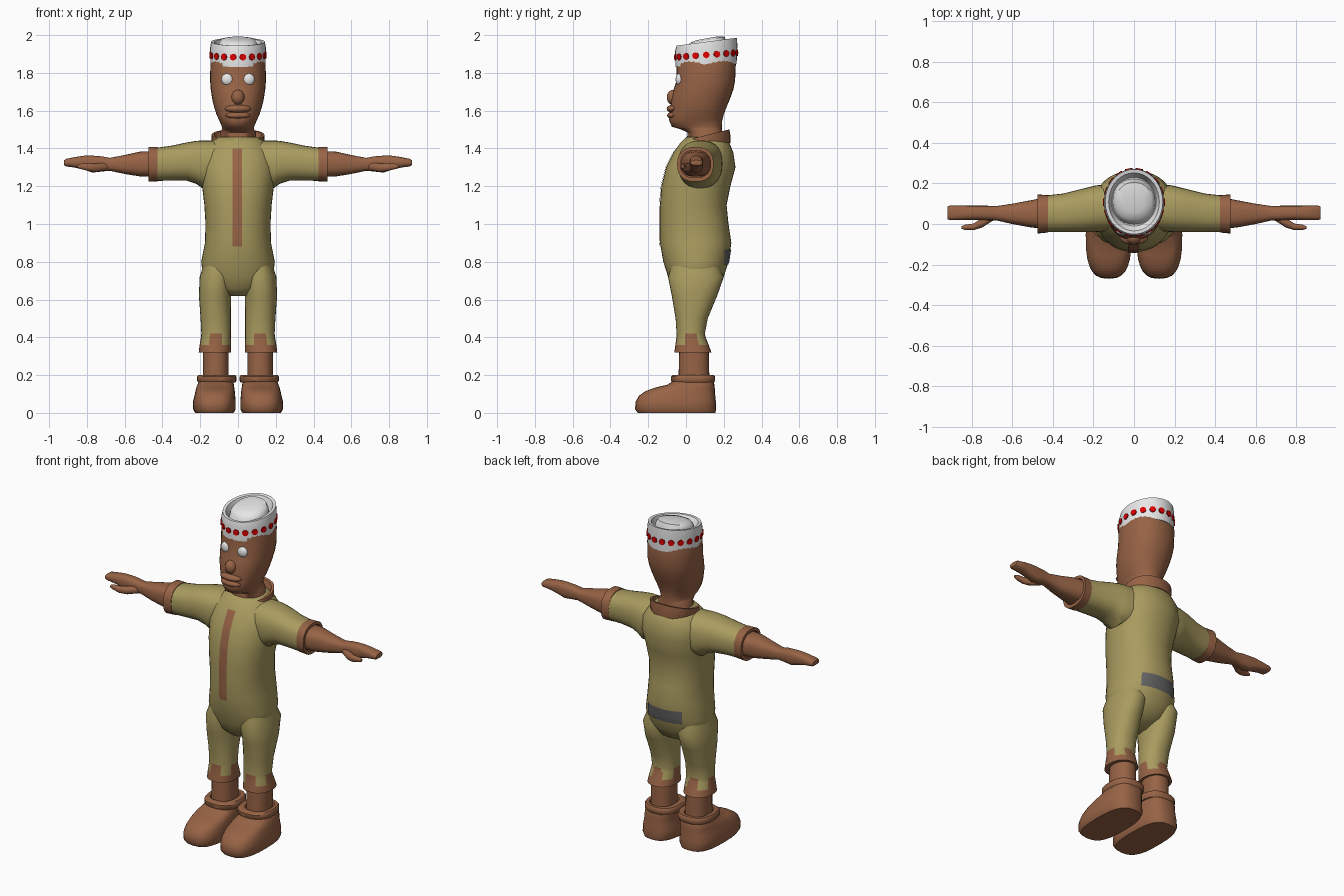
import bpy, bmesh, math
from mathutils import Vector, Matrix

if "Cube" in bpy.data.objects:
    bpy.data.objects.remove(bpy.data.objects["Cube"])


def material(name, rgb):
    m = bpy.data.materials.new(name)
    m.diffuse_color = (*rgb, 1)
    m.use_nodes = True
    m.node_tree.nodes["Principled BSDF"].inputs["Base Color"].default_value = m.diffuse_color
    return m


BROWN = material("brown", (0.31, 0.125, 0.06))
OLIVE = material("olive", (0.40, 0.33, 0.115))
WHITE = material("white", (0.80, 0.80, 0.80))
RED = material("red", (0.75, 0.0, 0.0))
GREY = material("grey", (0.13, 0.13, 0.13))


def finish(bm, name, mats, mirror=False, rule=None, angle=45):
    """Turn a bmesh into a smooth-shaded object, optionally mirrored across x."""
    for f in bm.faces:
        f.material_index = rule(f.calc_center_median()) if rule else 0
    me = bpy.data.meshes.new(name)
    bm.to_mesh(me)
    bm.free()
    for m in mats:
        me.materials.append(m)
    ob = bpy.data.objects.new(name, me)
    bpy.context.collection.objects.link(ob)
    bpy.ops.object.select_all(action='DESELECT')
    ob.select_set(True)
    bpy.context.view_layer.objects.active = ob
    bpy.ops.object.shade_smooth_by_angle(angle=math.radians(angle))
    if mirror:
        ob.modifiers.new("mirror", 'MIRROR')
    return ob


def spow(c, n):
    return math.copysign(abs(c) ** (2 / n), c)


def loft(name, rings, mats, axis='z', n=2.2, segs=28, mirror=False, rule=None, angle=45):
    """Rings are (t, u0, u1, v0, v1[, tilt]); z axis: u=x v=y, x axis: u=y v=z."""
    bm = bmesh.new()
    loops = []
    for t, u0, u1, v0, v1, *tilt in rings:
        loop = []
        for i in range(segs):
            a = 2 * math.pi * i / segs
            u = (u0 + u1) / 2 + (u1 - u0) / 2 * spow(math.cos(a), n)
            dv = (v1 - v0) / 2 * spow(math.sin(a), n)
            v, w = (v0 + v1) / 2 + dv, t + (tilt[0] * dv if tilt else 0)
            loop.append(bm.verts.new((u, v, w) if axis == 'z' else (w, u, v)))
        loops.append(loop)
    for a, b in zip(loops, loops[1:]):
        for i in range(segs):
            j = (i + 1) % segs
            bm.faces.new((a[i], a[j], b[j], b[i]))
    bm.faces.new(loops[0][::-1])
    bm.faces.new(loops[-1])
    bmesh.ops.recalc_face_normals(bm, faces=bm.faces[:])
    return finish(bm, name, mats, mirror, rule, angle)


def sym(rows):
    """Rows (z, half width, front y, back y[, tilt]) to centred rings."""
    return [(r[0], -r[1], r[1], *r[2:]) for r in rows]


def ball(name, loc, size, mat, mirror=False):
    bm = bmesh.new()
    bmesh.ops.create_uvsphere(bm, u_segments=16, v_segments=10, radius=1,
                              matrix=Matrix.Translation(loc) @ Matrix.Diagonal((*size, 1)))
    return finish(bm, name, [mat], mirror)


# torso of the overalls
TORSO = [(0.62, .05, -.03, .08), (0.66, .13, -.07, .16), (0.72, .185, -.095, .20),
         (0.80, .195, -.12, .225), (0.90, .175, -.138, .24), (1.0, .172, -.138, .225),
         (1.1, .178, -.138, .215), (1.2, .19, -.13, .235), (1.3, .20, -.105, .262),
         (1.38, .19, -.065, .25), (1.43, .15, -.03, .23), (1.46, .12, 0, .20)]
loft("torso", sym(TORSO), [OLIVE], segs=40)


def torso_y(x, z, side):
    """Depth of the torso surface at x, z on the front (-1) or back (1)."""
    for a, b in zip(TORSO, TORSO[1:]):
        if a[0] <= z <= b[0]:
            k = (z - a[0]) / (b[0] - a[0])
            _, rx, y0, y1 = [p + (q - p) * k for p, q in zip(a, b)]
            return (y0 + y1) / 2 + side * (y1 - y0) / 2 * (1 - abs(x / rx) ** 2.2) ** (1 / 2.2)


def cloth_plate(name, x0, x1, z0, z1, side, mat, nx=4, nz=16):
    """Thin plate that follows the torso."""
    bm = bmesh.new()
    grid = []
    for j in range(nz + 1):
        z = z0 + (z1 - z0) * j / nz
        xs = [x0 + (x1 - x0) * i / nx for i in range(nx + 1)]
        grid.append([bm.verts.new((x, torso_y(x, z, side) + side * .004, z)) for x in xs])
    for a, b in zip(grid, grid[1:]):
        for i in range(nx):
            q = (a[i], a[i + 1], b[i + 1], b[i])
            bm.faces.new(q if side < 0 else q[::-1])
    return finish(bm, name, [mat])


cloth_plate("front_placket", -.03, .022, .88, 1.40, -1, BROWN)
cloth_plate("back_patch", -.115, .115, .785, .865, 1, GREY, nx=12, nz=4)

# collar, tilted down to the front
loft("collar", sym([(1.405, .135, -.045, .235, .18), (1.44, .14, -.022, .236, .18),
                    (1.472, .14, .0, .23, .25), (1.472, .125, .015, .215, .25),
                    (1.43, .11, .02, .2, .2)]), [BROWN])


# trouser legs with a ragged brown hem
def hem(c):
    a = math.atan2(c.y - .03, c.x - .12)
    return 1 if c.z < (.415 if math.cos(4 * a) > 0 else .37) else 0


leg = [(.84, .095, .07, -.06, .15), (.72, .115, .088, -.095, .20), (.62, .122, .085, -.075, .165),
       (.5, .118, .08, -.055, .115), (.42, .116, .078, -.05, .10), (.40, .117, .079, -.051, .104),
       (.36, .12, .083, -.056, .12), (.32, .122, .086, -.062, .135)]
loft("trouser_leg", [(z, c - r, c + r, f, b) for z, c, r, f, b in leg], [OLIVE, BROWN],
     segs=32, mirror=True, rule=hem)
loft("shin", [(.36, .05, .185, -.035, .12), (.25, .05, .185, -.038, .122),
              (.15, .05, .185, -.04, .125)], [BROWN], mirror=True)

# boots
boot = [(0, .125, .102, -.255, .155), (.02, .125, .113, -.27, .16), (.06, .125, .113, -.266, .158),
        (.09, .123, .108, -.25, .155), (.115, .121, .104, -.215, .153), (.135, .12, .10, -.16, .152),
        (.15, .118, .096, -.095, .15), (.17, .115, .09, -.07, .145)]
loft("boot", [(z, c - r, c + r, f, b) for z, c, r, f, b in boot], [BROWN], n=2.8, mirror=True)
loft("boot_cuff", [(.16, .015, .21, -.07, .148), (.17, .008, .216, -.08, .154),
                   (.192, .008, .216, -.08, .154), (.2, .015, .21, -.07, .148),
                   (.2, .045, .19, -.045, .13), (.18, .05, .185, -.04, .125)],
     [BROWN], n=2.5, mirror=True)

# sleeves and their cuffs
loft("sleeve", [(.08, -.03, .20, 1.22, 1.44), (.19, -.04, .19, 1.19, 1.442),
                (.22, -.04, .182, 1.212, 1.44), (.27, -.04, .17, 1.229, 1.432),
                (.35, -.04, .15, 1.23, 1.415), (.44, -.04, .14, 1.228, 1.402)],
     [OLIVE], axis='x', n=2.4, mirror=True)
loft("sleeve_cuff", [(.425, -.042, .142, 1.226, 1.408), (.475, -.047, .146, 1.224, 1.408),
                     (.475, -.03, .13, 1.245, 1.39), (.45, -.03, .13, 1.245, 1.39)],
     [BROWN], axis='x', n=2.4, mirror=True)

# bare forearm, hand and thumb
loft("arm_and_hand", [(.44, -.025, .13, 1.25, 1.385), (.52, -.015, .115, 1.252, 1.383),
                      (.60, 0, .10, 1.265, 1.365), (.68, .018, .088, 1.282, 1.35),
                      (.72, .018, .09, 1.278, 1.358), (.77, .02, .09, 1.272, 1.362),
                      (.81, .02, .09, 1.285, 1.362), (.86, .02, .09, 1.298, 1.355),
                      (.91, .02, .09, 1.305, 1.345), (.92, .024, .086, 1.312, 1.338)],
     [BROWN], axis='x', n=2.6, mirror=True)
loft("thumb", [(.69, .02, .06, 1.285, 1.325), (.75, -.018, .03, 1.275, 1.322),
               (.79, -.03, .002, 1.28, 1.32), (.83, -.03, -.003, 1.29, 1.32),
               (.85, -.024, -.01, 1.297, 1.314)], [BROWN], axis='x', segs=14, mirror=True)

# head with neck
loft("head", sym([(1.38, .10, .0, .19), (1.485, .095, .008, .19), (1.502, .085, -.03, .19),
                  (1.515, .085, -.075, .19), (1.55, .10, -.09, .192), (1.58, .114, -.085, .20),
                  (1.62, .127, -.08, .215), (1.66, .136, -.078, .232), (1.71, .144, -.066, .25),
                  (1.76, .148, -.05, .26), (1.85, .146, -.05, .264), (1.91, .135, -.04, .25)]),
     [BROWN], segs=32, angle=60)
ball("nose", (0, -.068, 1.67), (.035, .034, .04), BROWN)
ball("upper_lip", (0, -.068, 1.61), (.07, .034, .022), BROWN)
ball("lower_lip", (0, -.068, 1.575), (.066, .032, .02), BROWN)
ball("eye", (.055, -.035, 1.765), (.033, .02, .033), WHITE, mirror=True)

# round cap: upturned band with a dome inside
loft("cap_band", sym([(1.84, .146, -.056, .268, .05), (1.93, .148, -.058, .272, .09),
                      (1.965, .142, -.05, .27, .13), (1.963, .125, -.034, .252, .13),
                      (1.92, .11, -.01, .23, .06)]), [WHITE], n=2, segs=36, angle=40)
loft("cap_dome", sym([(1.91, .108, -.005, .225, .05), (1.955, .102, .008, .212, .15),
                      (1.975, .088, .02, .205, .18), (1.983, .05, .055, .165, .18)]),
     [WHITE], n=2.2, segs=28, angle=50)

# red dots around the cap band, as thin octagons
bm = bmesh.new()
for i in range(18):
    a = math.radians(20 * i + 10)
    rx, ry, cy = .148, .165, .107
    normal = Vector((math.sin(a) / rx, -math.cos(a) / ry, 0)).normalized()
    pos = Vector((rx * math.sin(a), cy - ry * math.cos(a), 1.895 - .012 * math.cos(a)))
    bmesh.ops.create_cone(bm, cap_ends=True, segments=8, radius1=.018, radius2=.018, depth=.008,
                          matrix=Matrix.Translation(pos) @ normal.to_track_quat('Z', 'Y').to_matrix().to_4x4())
finish(bm, "cap_dots", [RED], angle=30)
